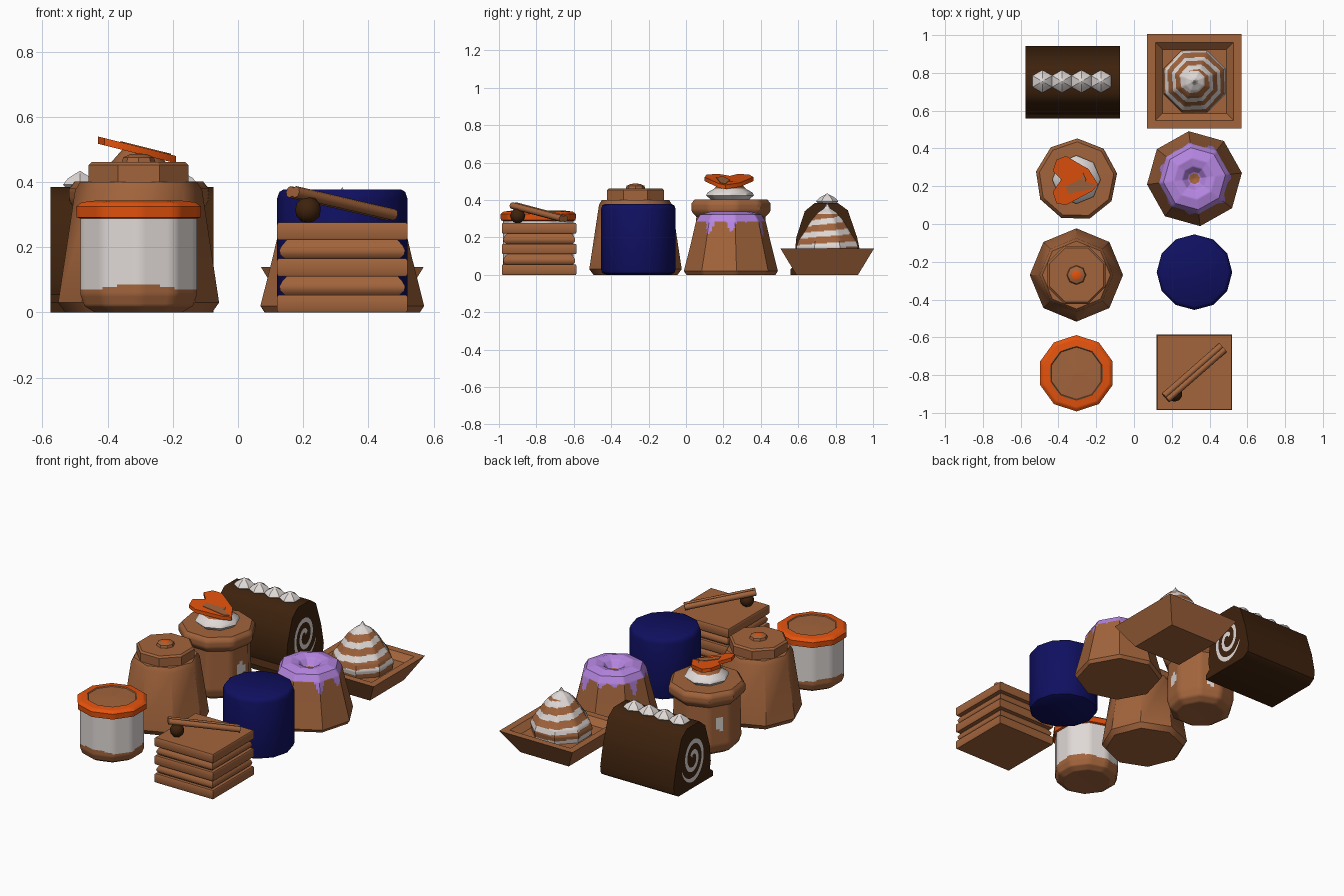
import bpy, bmesh, math
from mathutils import Vector

if "Cube" in bpy.data.objects:
    bpy.data.objects.remove(bpy.data.objects["Cube"])

PI = math.pi


def material(name, rgb):
    m = bpy.data.materials.new(name)
    m.diffuse_color = (*rgb, 1)
    m.use_nodes = True
    m.node_tree.nodes["Principled BSDF"].inputs["Base Color"].default_value = m.diffuse_color
    return m


BROWN = material("caramel_brown", (0.36, 0.127, 0.045))
ORANGE = material("orange_glaze", (0.78, 0.085, 0.004))
WHITE = material("cream_white", (0.74, 0.69, 0.67))
PURPLE = material("lilac_icing", (0.47, 0.24, 0.76))
DARK = material("dark_chocolate", (0.048, 0.016, 0.004))
NAVY = material("navy_blue", (0.005, 0.005, 0.12))


def finish(name, bm, mats, angle=40):
    bmesh.ops.remove_doubles(bm, verts=bm.verts, dist=0.0002)
    bmesh.ops.recalc_face_normals(bm, faces=bm.faces)
    me = bpy.data.meshes.new(name)
    bm.to_mesh(me)
    bm.free()
    for m in mats:
        me.materials.append(m)
    me.shade_smooth()
    me.set_sharp_from_angle(angle=math.radians(angle))
    ob = bpy.data.objects.new(name, me)
    bpy.context.collection.objects.link(ob)
    return ob


def turned(name, centre, profile, sides, mats, phase=0.0, rule=None, cuts=1, step=9, angle=40):
    """Polygonal turned form; rule(angle, radius, z) picks the colour of each face."""
    bm = bmesh.new()
    rings = [profile[0]]
    for (r0, z0), (r1, z1) in zip(profile, profile[1:]):
        n = max(1, math.ceil(math.hypot(r1 - r0, z1 - z0) / step))
        rings += [(r0 + (r1 - r0) * i / n, z0 + (z1 - z0) * i / n) for i in range(1, n + 1)]
    corners = [Vector((math.cos(phase + 2 * PI * i / sides), math.sin(phase + 2 * PI * i / sides)))
               for i in range(sides)]
    unit = [corners[i].lerp(corners[(i + 1) % sides], j / cuts) for i in range(sides) for j in range(cuts)]
    grid = [[bm.verts.new((centre[0] + u.x * r, centre[1] + u.y * r, z)) for u in unit] for r, z in rings]
    n = len(unit)
    for k in range(len(grid) - 1):
        for i in range(n):
            f = bm.faces.new((grid[k][i], grid[k][(i + 1) % n], grid[k + 1][(i + 1) % n], grid[k + 1][i]))
            if rule:
                c = f.calc_center_median()
                dx, dy = c.x - centre[0], c.y - centre[1]
                f.material_index = rule(math.atan2(dy, dx), math.hypot(dx, dy), c.z)
    return finish(name, bm, mats, angle)


def prism(name, outline, offset, mats, angle=40):
    """Outline of 3D points extruded along an offset."""
    bm = bmesh.new()
    a = [bm.verts.new(p) for p in outline]
    b = [bm.verts.new(Vector(p) + Vector(offset)) for p in outline]
    bm.faces.new(a)
    bm.faces.new(b)
    for i in range(len(a)):
        j = (i + 1) % len(a)
        bm.faces.new((a[i], a[j], b[j], b[i]))
    return finish(name, bm, mats, angle)


# Dessert jar: caramel base, cream band, orange lid
def jar_colour(a, r, z):
    if z > 0.288 and r > 0.142:
        return 2
    return 1 if 0.078 + 0.008 * math.sin(3 * a) < z < 0.288 else 0


turned("dessert_jar", (-0.305, -0.79),
       [(0, 0.005), (0.14, 0), (0.175, 0.02), (0.188, 0.055), (0.188, 0.288), (0.2, 0.292),
        (0.202, 0.325), (0.185, 0.338), (0.142, 0.343), (0.138, 0.338), (0, 0.342)],
       10, [BROWN, WHITE, ORANGE], PI / 2, jar_colour, cuts=5, step=0.008)

# Bell pudding with octagonal lid and a knob
bell = (-0.305, -0.27)
turned("bell_pudding", bell, [(0, 0), (0.225, 0), (0.247, 0.03), (0.195, 0.375), (0.18, 0.4), (0, 0.4)],
       8, [BROWN], PI / 2)
turned("bell_lid", bell, [(0, 0.39), (0.166, 0.39), (0.166, 0.452), (0.155, 0.462), (0, 0.462)],
       8, [BROWN], PI / 8, angle=25)
turned("bell_knob", bell, [(0.052, 0.46), (0.047, 0.476), (0.025, 0.486), (0, 0.488)], 8,
       [BROWN, ORANGE], rule=lambda a, r, z: int(r < 0.025))

# Muffin with thick rim and cream patches on the side
cup = (-0.305, 0.235)
SPOTS = [(-0.17, 0.18), (2.6, 0.2), (1.2, 0.13)]


def cup_colour(a, r, z):
    return int(r > 0.15 and any(math.hypot((a - s) * 0.19, (z - h) * 0.8) < 0.033 for s, h in SPOTS))


turned("muffin", cup, [(0, 0.005), (0.14, 0), (0.18, 0.025), (0.195, 0.07), (0.19, 0.31), (0.21, 0.33),
                       (0.218, 0.345), (0.218, 0.38), (0.2, 0.402), (0, 0.405)],
       9, [BROWN, WHITE], 0.15, cup_colour, cuts=6, step=0.015)
turned("muffin_cream", cup, [(0.1, 0.4), (0.128, 0.425), (0.12, 0.44), (0.085, 0.46), (0.05, 0.5), (0, 0.505)],
       8, [WHITE, BROWN], rule=lambda a, r, z: int(r < 0.08))

# Heart shaped fruit slice leaning on the cream, with a paler inset
HEART = [(-0.19, 0.21), (-0.24, 0.29), (-0.36, 0.36), (-0.41, 0.34), (-0.43, 0.28), (-0.385, 0.235),
         (-0.43, 0.17), (-0.41, 0.11), (-0.36, 0.1), (-0.22, 0.175)]


def on_slice(x, y, lift):
    return (x, y, 0.518 - 0.25 * (x + 0.43) + lift)


prism("fruit_slice", [on_slice(x, y, 0) for x, y in HEART], (0, 0, 0.022), [ORANGE])
prism("fruit_inset", [on_slice(x, y, 0.021) for x, y in
                      [(-0.205, 0.21), (-0.29, 0.235), (-0.36, 0.2), (-0.35, 0.16), (-0.225, 0.185)]],
      (0, 0, 0.004), [BROWN])

# Chocolate log with a loose bottom flap
LOG = [(-0.195, 0), (-0.197, 0.03), (-0.165, 0.055), (-0.175, 0.1), (-0.165, 0.2), (-0.12, 0.34), (-0.065, 0.385),
       (0.055, 0.385), (0.11, 0.345), (0.16, 0.2), (0.187, 0.07), (0.18, 0.025), (0.14, 0)]
prism("chocolate_log", [(-0.575, 0.755 + y, z) for y, z in LOG], (0.5, 0, 0), [DARK])

# Cream spiral plates on both ends of the log
for side, x in (("left", -0.577), ("right", -0.073)):
    bm = bmesh.new()
    pairs = []
    for i in range(61):
        t = i / 60
        a = 0.6 + t * 3.7 * PI
        r = 0.02 + 0.095 * t
        w = 0.011 * min(1, 8 * (1 - t) + 0.2)
        pairs.append([bm.verts.new((x, 0.755 + q * math.cos(a), 0.185 + 1.25 * q * math.sin(a)))
                      for q in (r - w, r + w)])
    for p, q in zip(pairs, pairs[1:]):
        bm.faces.new((p[0], p[1], q[1], q[0]))
    bmesh.ops.solidify(bm, geom=bm.faces[:], thickness=0.003)
    finish("log_spiral_" + side, bm, [WHITE])

# Row of meringue drops on the log
for i in range(4):
    turned(f"meringue_{i + 1}", (-0.485 + 0.1035 * i, 0.755),
           [(0.045, 0.38), (0.06, 0.392), (0.042, 0.412), (0, 0.435)], 6, [WHITE], PI / 6, angle=20)

# Square tart shell
tart = (0.32, 0.755)
Q = math.sqrt(2)
turned("tart_shell", tart, [(0, 0), (0.165 * Q, 0), (0.25 * Q, 0.14), (0.207 * Q, 0.14),
                            (0.17 * Q, 0.105), (0, 0.105)], 4, [BROWN], PI / 4, angle=20)


# Striped cream swirl in the tart
def swirl_colour(a, r, z):
    return int(z > 0.325 or ((z - 0.14) / 0.066 - a / (2 * PI)) % 1 < 0.45)


turned("tart_swirl", tart, [(0.17, 0.1), (0.178, 0.15), (0.165, 0.185), (0.135, 0.225), (0.11, 0.265),
                            (0.085, 0.3), (0.05, 0.335), (0.018, 0.355), (0, 0.385)],
       8, [BROWN, WHITE], PI / 8, swirl_colour, cuts=6, step=0.007)


# Bundt cake with lilac icing dripping down
def bundt_colour(a, r, z):
    wave = 0.5 * math.sin(7 * a + 0.5) + 0.5 * math.sin(11 * a + 2)
    limit = 0.285 - 0.085 * max(0, wave) ** 1.3
    return int(z > limit and r > 0.028)


turned("bundt_cake", (0.32, 0.24), [(0, 0), (0.24, 0), (0.253, 0.02), (0.215, 0.17), (0.188, 0.285), (0.165, 0.322),
                                    (0.11, 0.337), (0.065, 0.325), (0.035, 0.29), (0, 0.28)],
       8, [BROWN, PURPLE], 0.12, bundt_colour, cuts=14, step=0.007)

# Navy round tin
turned("navy_tin", (0.32, -0.255), [(0, 0.003), (0.17, 0), (0.193, 0.01), (0.2, 0.03), (0.2, 0.35),
                                    (0.193, 0.37), (0.18, 0.378), (0, 0.378)], 12, [NAVY])

# Layered slice: three sponge slabs and two narrower fillings
cake = (0.32, -0.785)
for i in range(3):
    z = 0.111 * i
    turned(f"sponge_layer_{i + 1}", cake,
           [(0, z), (0.196 * Q, z), (0.2 * Q, z + 0.006), (0.2 * Q, z + 0.048), (0.196 * Q, z + 0.054), (0, z + 0.054)],
           4, [BROWN], PI / 4, angle=50)
    if i < 2:
        turned(f"filling_{i + 1}", cake,
               [(0.175 * Q, z + 0.053), (0.19 * Q, z + 0.066), (0.193 * Q, z + 0.08), (0.185 * Q, z + 0.095),
                (0.17 * Q, z + 0.112)], 4, [BROWN], PI / 4, angle=50)

# Chocolate berry
bm = bmesh.new()
bmesh.ops.create_icosphere(bm, subdivisions=2, radius=0.041)
bmesh.ops.translate(bm, verts=bm.verts, vec=(0.215, -0.9, 0.315))
finish("chocolate_berry", bm, [DARK])

# Rolled cinnamon stick made from two joined tubes
start, end = Vector((0.168, -0.92, 0.37)), Vector((0.47, -0.655, 0.3))
axis = end - start
across = axis.cross(Vector((0, 0, 1))).normalized()
up = across.cross(axis).normalized()
for k, s in enumerate((-1, 1)):
    ring = [start + across * (s * 0.013 + 0.018 * math.cos(PI * i / 4)) + up * (0.018 * math.sin(PI * i / 4))
            for i in range(8)]
    prism(f"cinnamon_roll_{k + 1}", ring, axis, [BROWN], 50)
